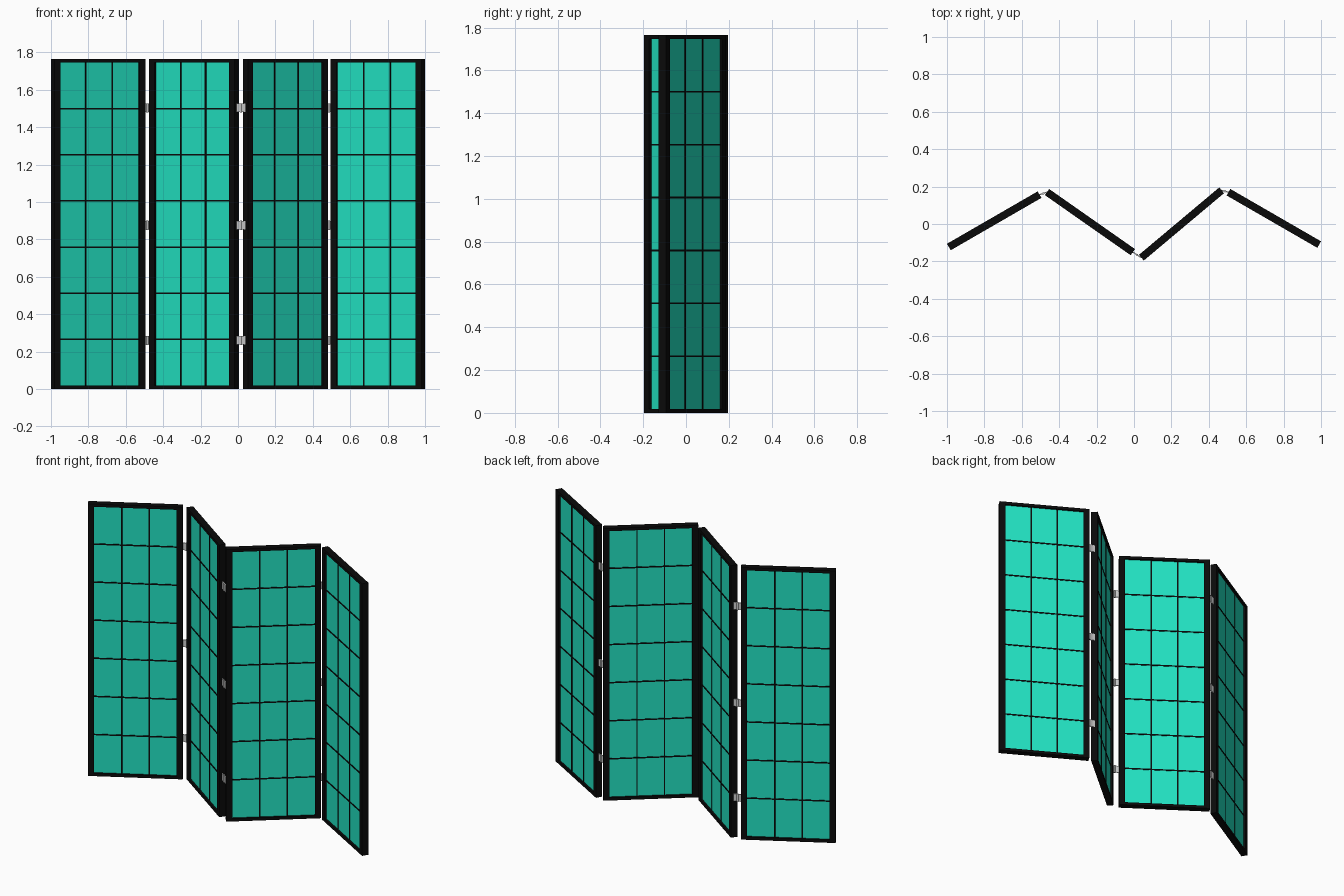
import bpy, bmesh
from math import radians, cos, sin, atan2
from mathutils import Matrix, Vector

if "Cube" in bpy.data.objects:
    bpy.data.objects.remove(bpy.data.objects["Cube"])

W, T, H = 0.56, 0.04, 1.765        # panel width, thickness, height
STILE, RAIL = 0.036, 0.018
GLASS_T, BAR_T, BAR_W = 0.014, 0.02, 0.008
# centre x, centre y, turn in degrees
PANELS = [(-0.7475, 0.017, 30), (-0.2355, 0.010, -35),
          (0.254, 0.0, 40), (0.7475, 0.030, -30)]


def material(name, color):
    m = bpy.data.materials.new(name)
    m.diffuse_color = color
    m.use_nodes = True
    m.node_tree.nodes["Principled BSDF"].inputs["Base Color"].default_value = m.diffuse_color
    return m


black = material("black_lacquer", (0.003, 0.003, 0.003, 1))
green = material("green_pane", (0.016, 0.76, 0.54, 1))


def add_box(bm, center, size):
    bmesh.ops.create_cube(bm, size=1, matrix=Matrix.Translation(center) @ Matrix.Diagonal((*size, 1)))


def finish(bm, name, loc, angle, mat=None):
    me = bpy.data.meshes.new(name)
    bm.to_mesh(me)
    bm.free()
    ob = bpy.data.objects.new(name, me)
    ob.location = loc
    ob.rotation_euler.z = angle
    if mat:
        me.materials.append(mat)
    bpy.context.collection.objects.link(ob)
    return ob


inner_w, inner_h = W - 2 * STILE, H - 2 * RAIL
for i, (x, y, deg) in enumerate(PANELS, 1):
    loc, ang = (x, y, 0), radians(deg)
    # outer frame: two stiles and two rails
    bm = bmesh.new()
    for s in (-1, 1):
        add_box(bm, (s * (W - STILE) / 2, 0, H / 2), (STILE, T, H))
        add_box(bm, (0, 0, H / 2 + s * (H - RAIL) / 2), (inner_w, T, RAIL))
    finish(bm, f"panel_frame_{i}", loc, ang, black)
    # lattice bars: three columns, seven rows
    bm = bmesh.new()
    for k in (-1, 1):
        add_box(bm, (k * inner_w / 6, 0, H / 2), (BAR_W, BAR_T, inner_h))
    for k in range(1, 7):
        add_box(bm, (0, 0, RAIL + k * inner_h / 7), (inner_w, BAR_T, BAR_W))
    finish(bm, f"lattice_{i}", loc, ang, black)
    # translucent sheet
    bm = bmesh.new()
    add_box(bm, (0, 0, H / 2), (inner_w, GLASS_T, inner_h))
    finish(bm, f"pane_{i}", loc, ang, green)


def panel_end(panel, side):
    x, y, deg = panel
    a = radians(deg)
    return Vector((x + side * W / 2 * cos(a), y + side * W / 2 * sin(a), 0))


# hinges bridging neighbouring panel ends
for i in range(3):
    a, b = panel_end(PANELS[i], 1), panel_end(PANELS[i + 1], -1)
    mid, d = (a + b) / 2, b - a
    for j, z in enumerate((0.26, 0.875, 1.503), 1):
        bm = bmesh.new()
        add_box(bm, (0, 0, 0), (d.length + 0.006, 0.006, 0.046))
        bmesh.ops.create_cone(bm, cap_ends=True, segments=12, radius1=0.006, radius2=0.006, depth=0.05)
        finish(bm, f"hinge_{i + 1}_{j}", (mid.x, mid.y, z), atan2(d.y, d.x))
